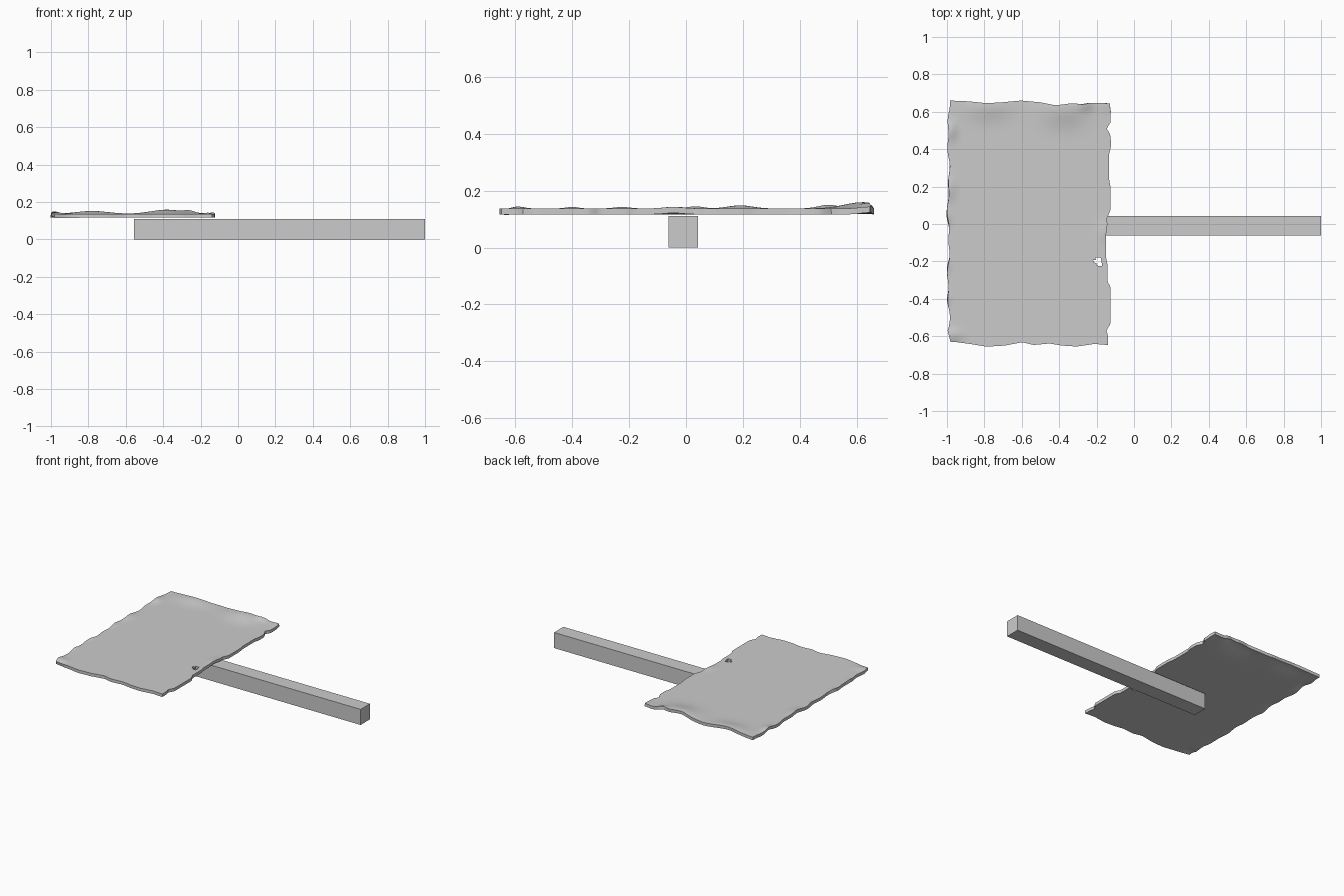
import bpy, bmesh
from math import exp, sin

if "Cube" in bpy.data.objects:
    bpy.data.objects.remove(bpy.data.objects["Cube"])


def sample(points, t):
    """Piecewise-linear edge profile: (position, value) pairs."""
    if t <= points[0][0]:
        return points[0][1]
    for (a, va), (b, vb) in zip(points, points[1:]):
        if t <= b:
            return va + (vb - va) * (t - a) / (b - a)
    return points[-1][1]


def make_object(name, bm):
    mesh = bpy.data.meshes.new(name)
    bm.to_mesh(mesh)
    bm.free()
    obj = bpy.data.objects.new(name, mesh)
    bpy.context.collection.objects.link(obj)
    return obj


# Square wooden post lying along x
bm = bmesh.new()
bmesh.ops.create_cube(bm, size=1)
for v in bm.verts:
    v.co.x = 0.2225 + v.co.x * 1.555
    v.co.y = -0.01 + v.co.y * 0.104
    v.co.z = 0.055 + v.co.z * 0.11
make_object("post", bm)

# Ragged outline of the sign board, one profile per side
back = [(-1, .66), (-.9, .656), (-.8, .646), (-.72, .65), (-.61, .66), (-.5, .65),
        (-.42, .634), (-.33, .646), (-.27, .639), (-.23, .648), (-.13, .645)]
front = [(-.98, -.63), (-.9, -.64), (-.8, -.656), (-.7, -.65), (-.6, -.632), (-.54, -.647),
         (-.45, -.639), (-.38, -.65), (-.3, -.655), (-.2, -.641), (-.13, -.647)]
right = [(-.65, -.138), (-.6, -.14), (-.575, -.148), (-.54, -.125), (-.34, -.125), (-.31, -.143),
         (-.21, -.143), (-.18, -.15), (-.06, -.15), (0, -.142), (.03, -.145), (.08, -.125),
         (.2, -.125), (.24, -.133), (.38, -.133), (.42, -.123), (.48, -.125), (.52, -.146),
         (.55, -.126), (.61, -.124), (.65, -.13)]

# Dents and curls: x, y, radius x, radius y, height
bumps = [(-.38, .62, .12, .09, .022), (-.26, .64, .04, .03, .012), (-.78, .63, .12, .07, .015),
         (-.98, .5, .03, .05, .013), (-.99, .19, .035, .06, .011), (-1, .03, .02, .04, .008),
         (-1, -.22, .02, .04, .006), (-1, -.4, .02, .03, .006), (-.97, -.59, .05, .03, .007),
         (-.95, -.65, .05, .03, -.005), (-.16, -.04, .03, .05, .006), (-.13, .64, .05, .04, .006)]

# Weathered sign board
NX, NY = 58, 86
bm = bmesh.new()
bmesh.ops.create_grid(bm, x_segments=NX, y_segments=NY, size=0.5)
for v in bm.verts:
    u, w = v.co.x + 0.5, v.co.y + 0.5
    x0, y0 = -1 + 0.875 * u, -0.655 + 1.31 * w
    lx = -0.992 - 0.008 * sin(y0 * 27) * sin(y0 * 11 + 1)
    if y0 < -.58:
        lx = -1 + (-.58 - y0) * 0.25
    x = lx + (sample(right, y0) - lx) * u
    y = sample(front, x0) * (1 - w) + sample(back, x0) * w
    z = 0.137
    for bx, by, rx, ry, h in bumps:
        z += h * exp(-((x - bx) / rx) ** 2 - ((y - by) / ry) ** 2)
    v.co = (x, y, z)

# Small broken hole near the post
hole = []
for f in bm.faces:
    c = f.calc_center_median()
    if abs(c.x + .195 + (c.y + .2) * .15) < .015 and abs(c.y + .202) < .027:
        hole.append(f)
bmesh.ops.delete(bm, geom=hole, context='FACES')

board = make_object("sign_board", bm)
solid = board.modifiers.new("thickness", 'SOLIDIFY')
solid.thickness = 0.021
solid.offset = -1

bpy.context.view_layer.objects.active = board
board.select_set(True)
bpy.ops.object.modifier_apply(modifier=solid.name)
bpy.ops.object.shade_smooth_by_angle(angle=0.6)
